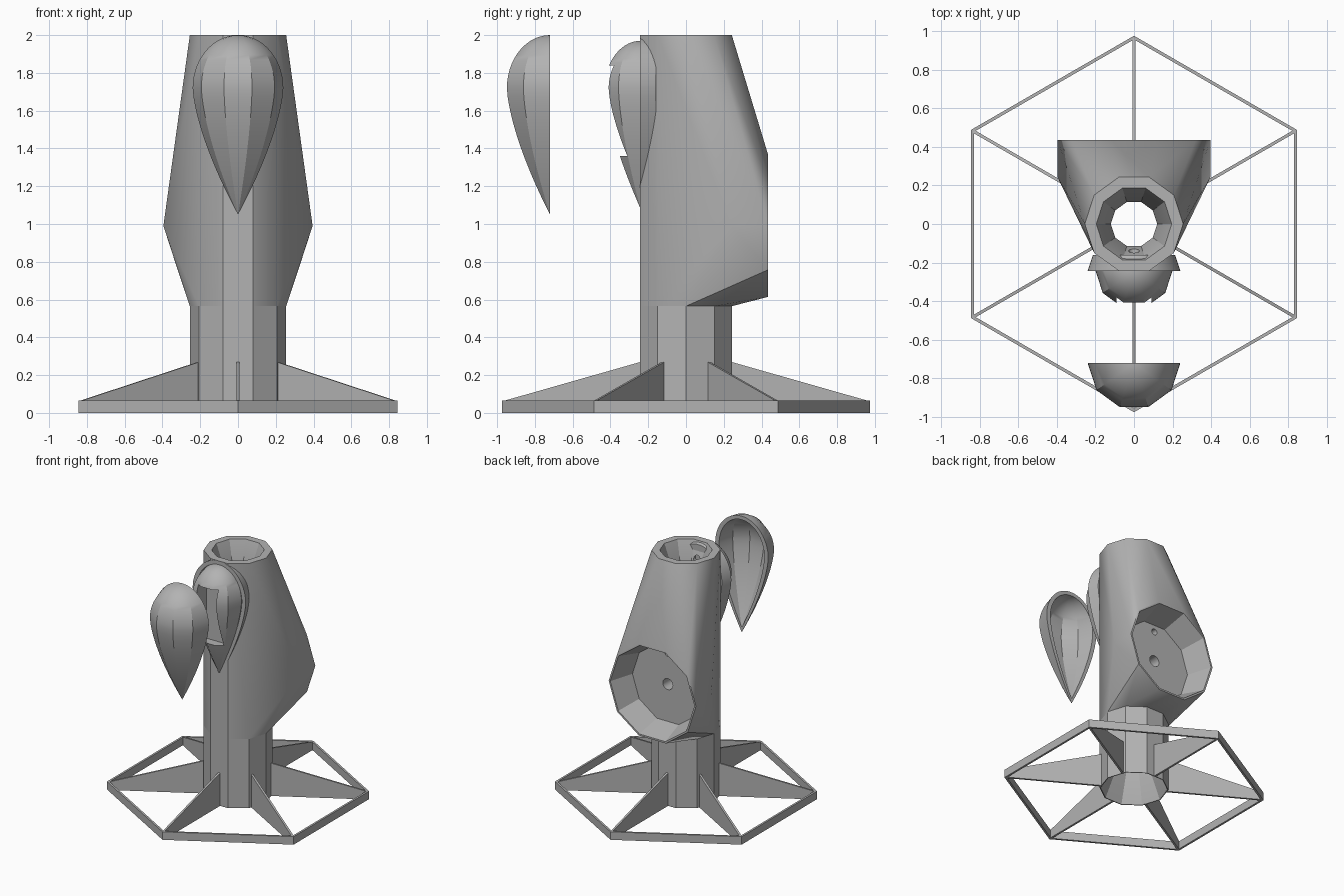
import bpy, bmesh
from math import sin, cos, pi, radians
from mathutils import Matrix, Vector

cube = bpy.data.objects.get("Cube")
if cube:
    bpy.data.objects.remove(cube)

GREY = (0.45, 0.45, 0.45, 1)
grey = bpy.data.materials.new("plain_grey")
grey.use_nodes = True
grey.diffuse_color = GREY
grey.node_tree.nodes["Principled BSDF"].inputs["Base Color"].default_value = GREY

SIDES = 10
LENS_Y, LENS_Z = -0.24, 1.72


def finish(name, bm):
    bmesh.ops.remove_doubles(bm, verts=bm.verts, dist=0.0005)
    bmesh.ops.recalc_face_normals(bm, faces=bm.faces)
    mesh = bpy.data.meshes.new(name)
    bm.to_mesh(mesh)
    bm.free()
    mesh.materials.append(grey)
    ob = bpy.data.objects.new(name, mesh)
    bpy.context.collection.objects.link(ob)
    return ob


def ring(r, h, along_y=False, z=0.0, n=SIDES):
    pts = [(r * cos(2 * pi * i / n), r * sin(2 * pi * i / n)) for i in range(n)]
    return [Vector((a, h, z + b)) if along_y else Vector((a, b, h)) for a, b in pts]


def loft(bm, rings):
    """Skin a stack of closed rings and cap both ends."""
    rows = [[bm.verts.new(p) for p in r] for r in rings]
    for a, b in zip(rows, rows[1:]):
        for i in range(len(a)):
            j = (i + 1) % len(a)
            bm.faces.new((a[i], a[j], b[j], b[i]))
    bm.faces.new(rows[0][::-1])
    bm.faces.new(rows[-1])


def solid(name, rings):
    bm = bmesh.new()
    loft(bm, rings)
    return finish(name, bm)


def cut(ob, cutter):
    cutter.hide_render = True
    mod = ob.modifiers.new("cut", 'BOOLEAN')
    mod.operation = 'DIFFERENCE'
    mod.solver = 'EXACT'
    mod.object = cutter
    bpy.context.view_layer.objects.active = ob
    bpy.ops.object.modifier_apply(modifier=mod.name)


def drop_behind(bm, y):
    geom = bm.verts[:] + bm.edges[:] + bm.faces[:]
    bmesh.ops.bisect_plane(bm, geom=geom, plane_co=(0, y, 0),
                           plane_no=(0, 1, 0), clear_outer=True)
    bmesh.ops.holes_fill(bm, edges=[e for e in bm.edges if e.is_boundary])


def teardrop(radius, up, down, steps=14):
    """Profile with a round top and a pointed bottom, as (radius, height)."""
    low = [(radius * (1 - (1 - i / steps) ** 1.5), LENS_Z - down * (1 - i / steps))
           for i in range(steps)]
    top = [(radius * cos(i / steps * pi / 2), LENS_Z + up * sin(i / steps * pi / 2))
           for i in range(steps + 1)]
    return low + top


OUTER = teardrop(0.24, 0.28, 0.67)
INNER = teardrop(0.205, 0.25, 0.63)


def half_shell(bm, y, start):
    """Hollow half teardrop, five panels wide, with a flat rim."""
    angles = [start + pi * i / 5 for i in range(6)]
    grids = [[[bm.verts.new((r * cos(a), y + r * sin(a), z)) for a in angles]
              for r, z in prof] for prof in (OUTER, INNER)]
    for g in grids:
        for a, b in zip(g, g[1:]):
            for i in range(5):
                bm.faces.new((a[i], a[i + 1], b[i + 1], b[i]))
    out, inn = grids
    for k in range(len(out) - 1):
        for i in (0, 5):
            bm.faces.new((out[k][i], out[k + 1][i], inn[k + 1][i], inn[k][i]))


# Main body: hull around the upright tube and the rear housing
bm = bmesh.new()
for r in (ring(0.255, 2.0), ring(0.255, 0.565),
          ring(0.395, 0.24, True, 0.99), ring(0.395, 0.435, True, 0.99)):
    for p in r:
        bm.verts.new(p)
hull = bmesh.ops.convex_hull(bm, input=bm.verts[:])
junk = {e for e in hull["geom_interior"] + hull["geom_unused"]
        if isinstance(e, bmesh.types.BMVert)}
bmesh.ops.delete(bm, geom=list(junk), context='VERTS')
bmesh.ops.dissolve_limit(bm, angle_limit=radians(0.5), verts=bm.verts[:], edges=bm.edges[:])
body = finish("main_body", bm)

# Lower column
column = solid("lower_column", [ring(0.255, 0), ring(0.255, 0.565)])

# Bore, rear socket and small holes
bore = solid("bore_cutter", [ring(0.257, -0.02), ring(0.12, 0.3),
                             ring(0.12, 1.8), ring(0.203, 2.02)])
socket = solid("socket_cutter", [ring(0.32, 0.235, True, 0.99), ring(0.385, 0.45, True, 0.99)])
holes = [solid("hole_cutter", [ring(r, y0, True, z, 16), ring(r, y1, True, z, 16)])
         for r, y0, y1, z in ((0.045, 0.05, 0.3, 0.99),
                              (0.025, 0.05, 0.3, 1.24),
                              (0.028, -0.2, -0.1, 1.87))]
for c in [bore, socket] + holes:
    cut(body, c)
cut(column, bore)

# Lens housing on the tower and the detached cover in front of it
bm = bmesh.new()
half_shell(bm, LENS_Y - 0.003, 0)
drop_behind(bm, -0.16)
housing = finish("lens_housing", bm)
bm = bmesh.new()
half_shell(bm, -0.72, pi)
cover = finish("detached_cover", bm)

# Inner pod with a window cut in its front
bm = bmesh.new()
loft(bm, [ring(max(r, 0.001), z) for r, z in teardrop(0.2, 0.25, 0.64)])
bmesh.ops.translate(bm, verts=bm.verts, vec=(0, LENS_Y, 0))
drop_behind(bm, -0.21)
pod = finish("inner_pod", bm)
bm = bmesh.new()
bmesh.ops.create_cube(bm, size=1, matrix=Matrix.Translation((0, -0.39, 1.6))
                      @ Matrix.Diagonal((0.18, 0.22, 0.48, 1)))
window = finish("window_cutter", bm)
cut(pod, window)

for c in [bore, socket, window] + holes:
    bpy.data.objects.remove(c)

# Hexagonal base frame
bm = bmesh.new()
turn = Matrix.Rotation(radians(30), 3, 'Z')
loops = [[bm.verts.new(turn @ p) for p in ring(r, z, n=6)]
         for r, z in ((0.975, 0), (0.975, 0.065), (0.956, 0.065), (0.956, 0))]
for k in range(4):
    a, b = loops[k], loops[(k + 1) % 4]
    for i in range(6):
        j = (i + 1) % 6
        bm.faces.new((a[i], a[j], b[j], b[i]))
frame = finish("base_frame", bm)

# Six tapering support fins
fins = []
for k in range(6):
    rot = Matrix.Rotation(radians(30 + 60 * k), 3, 'Z')
    sides = [[rot @ Vector((r, t, z)) for r, z in
              ((0.24, 0), (0.96, 0), (0.96, 0.065), (0.24, 0.27))]
             for t in (-0.008, 0.008)]
    fins.append(solid("support_fin", sides))

# Smooth shading with sharp panel edges
bpy.ops.object.select_all(action='DESELECT')
for ob in [body, column, housing, cover, pod]:
    ob.select_set(True)
bpy.context.view_layer.objects.active = body
bpy.ops.object.shade_smooth_by_angle(angle=radians(30))
